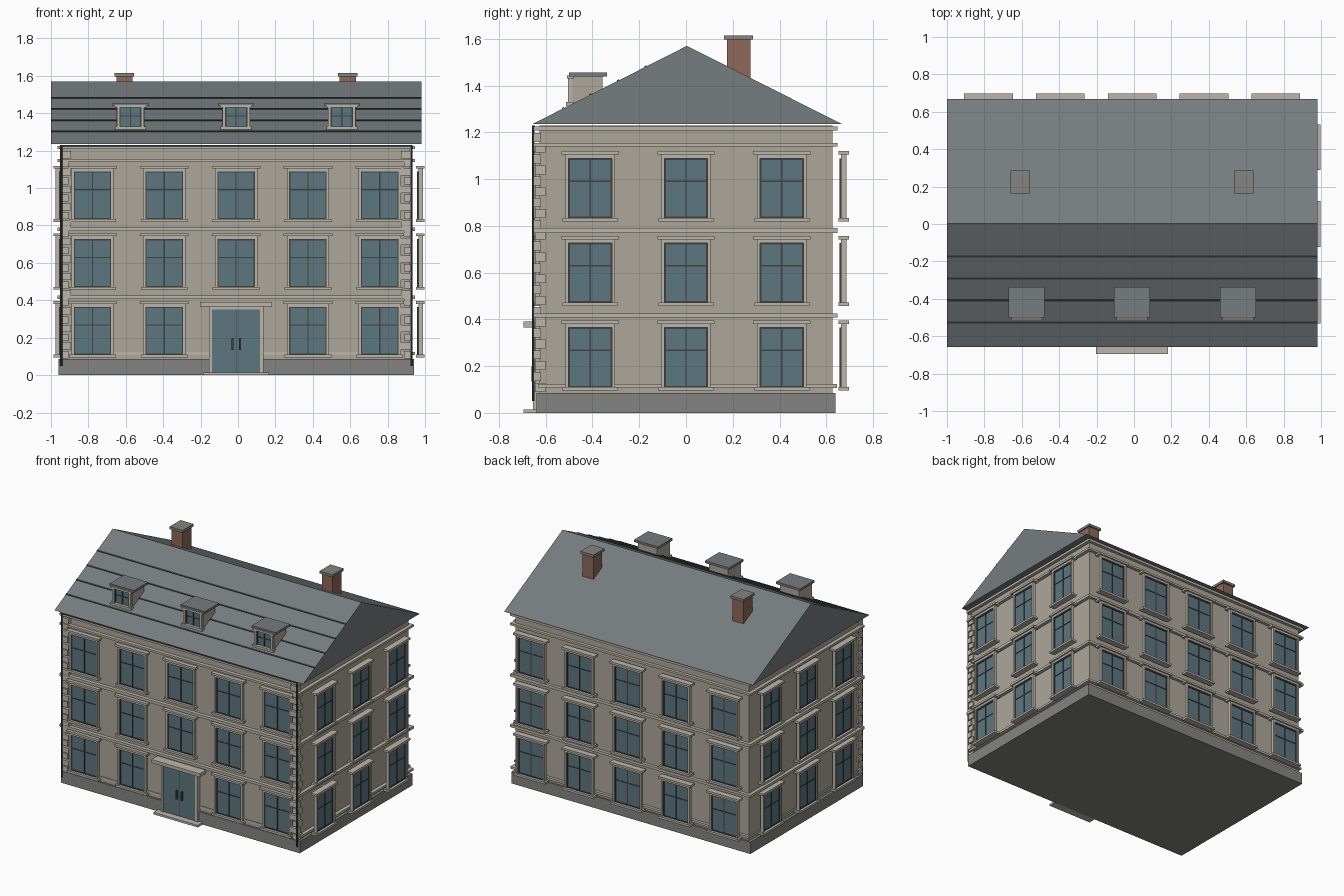
import bpy, bmesh, math
from mathutils import Matrix, Vector

if "Cube" in bpy.data.objects:
    bpy.data.objects.remove(bpy.data.objects["Cube"])

CX = -0.01  # building axis in x
COLORS = {
    "wall": (0.42, 0.39, 0.33), "trim": (0.50, 0.47, 0.41), "glass": (0.11, 0.18, 0.21),
    "roof": (0.18, 0.20, 0.21), "plinth": (0.23, 0.23, 0.22), "brick": (0.27, 0.14, 0.10),
    "dark": (0.05, 0.055, 0.055)}
MATS = {}
for key, c in COLORS.items():
    MATS[key] = bpy.data.materials.new(key)
    MATS[key].diffuse_color = (*c, 1)


def box_mesh(name, mat, boxes):
    """One mesh from boxes given as (x0, x1, y0, y1, z0, z1)."""
    bm = bmesh.new()
    for x0, x1, y0, y1, z0, z1 in boxes:
        m = Matrix.Translation(((x0 + x1) / 2, (y0 + y1) / 2, (z0 + z1) / 2)) @ \
            Matrix.Diagonal((x1 - x0, y1 - y0, z1 - z0, 1))
        bmesh.ops.create_cube(bm, size=1, matrix=m)
    me = bpy.data.meshes.new(name)
    bm.to_mesh(me)
    bm.free()
    me.materials.append(MATS[mat])
    return me


def place(name, me, loc=(0, 0, 0), rot=0):
    ob = bpy.data.objects.new(name, me)
    ob.location = loc
    ob.rotation_euler.z = rot
    bpy.context.collection.objects.link(ob)
    return ob


def boxes(name, mat, *bs):
    return place(name, box_mesh(name, mat, bs))


# Plinth and walls
boxes("plinth", "plinth", (-0.96, 0.94, -0.64, 0.64, 0, 0.085))
boxes("walls", "wall", (-0.94, 0.92, -0.626, 0.626, 0.085, 1.23))

# String courses and cornice
boxes("string_courses", "trim", *[
    (-0.965, 0.945, -0.652, 0.648, z, z + h)
    for z, h in ((0.407, 0.018), (0.77, 0.02), (1.14, 0.015), (1.208, 0.018))])
boxes("sill_course", "trim", (-0.948, 0.945, -0.631, 0.646, 0.107, 0.123))


# Windows: origin at the glass foot, facing local -y
def window_parts(w):
    a, h = w / 2, 0.275
    trim = [(-a - 0.013, -a, -0.035, -0.012, 0, h), (a, a + 0.013, -0.035, -0.012, 0, h),
            (-a - 0.013, a + 0.013, -0.035, -0.012, h - 0.02, h - 0.003),
            (-a - 0.03, a + 0.03, -0.045, 0, h - 0.004, h + 0.011),
            (-a - 0.025, a + 0.025, -0.045, 0, -0.015, 0)]
    t, m = 0.006, 0.158
    bars = [(-a, -a + t, -0.027, -0.005, 0, h - 0.02), (a - t, a, -0.027, -0.005, 0, h - 0.02),
            (-t / 2, t / 2, -0.027, -0.005, 0, h - 0.02),
            (-a, a, -0.026, -0.006, m - t / 2, m + t / 2),
            (-a, a, -0.027, -0.005, 0, t), (-a, a, -0.027, -0.005, h - 0.02 - t, h - 0.02)]
    glass = [(-a, a, -0.023, -0.010, 0, h - 0.02)]
    return [("window_trim", box_mesh("window_trim", "trim", trim)),
            ("window_bars", box_mesh("window_bars", "dark", bars)),
            ("window_glass", box_mesh("window_glass", "glass", glass))]


wide, narrow = window_parts(0.2), window_parts(0.185)
for floor in range(3):
    z = 0.11 + floor * 0.3617
    spots = []
    for i in range(-2, 3):
        x = CX + i * 0.384
        if floor or i:
            spots.append((wide, "front", (x, -0.611, z), 0))
        spots.append((wide, "back", (x, 0.652, z), math.pi))
    for y in (-0.41, 0, 0.41):
        spots.append((narrow, "right", (0.953, y, z), math.pi / 2))
        spots.append((narrow, "left", (-0.942, y, z), -math.pi / 2))
    for parts, side, loc, rot in spots:
        for name, me in parts:
            place(f"{side}_{name}", me, loc, rot)

# Corner quoins on the front
quoins = []
for i in range(24):
    z = 0.09 + i * 0.0465
    long = i % 2
    w, d = (0.06, 0.03) if long else (0.045, 0.045)
    y0 = -0.65 if long else -0.645
    quoins.append((-0.952, -0.952 + w, y0, y0 + d, z, z + 0.038))
    quoins.append((0.932 - w, 0.932, y0, y0 + d, z, z + 0.038))
boxes("corner_quoins", "trim", *quoins)

# Entrance: door, surround, canopy, step, handles
boxes("door", "glass", (CX - 0.128, CX + 0.128, -0.648, -0.62, 0.012, 0.35))
boxes("door_surround", "trim", (CX - 0.146, CX - 0.128, -0.655, -0.62, 0.012, 0.367),
      (CX + 0.128, CX + 0.146, -0.655, -0.62, 0.012, 0.367),
      (CX - 0.146, CX + 0.146, -0.655, -0.62, 0.35, 0.367))
boxes("door_canopy", "trim", (CX - 0.193, CX + 0.193, -0.695, -0.62, 0.366, 0.39))
boxes("door_step", "trim", (CX - 0.177, CX + 0.177, -0.695, -0.62, 0, 0.015))
boxes("door_handles_and_seam", "dark", (CX - 0.002, CX + 0.002, -0.65, -0.64, 0.015, 0.35),
      *[(CX + s * 0.02 - 0.005, CX + s * 0.02 + 0.005, -0.66, -0.645, 0.135, 0.198)
        for s in (-1, 1)])

# Gutter and downpipes
boxes("gutter", "dark", (-0.95, 0.93, -0.656, -0.645, 1.221, 1.23))
for side, x in (("left", -0.945), ("right", 0.927)):
    bm = bmesh.new()
    bmesh.ops.create_cone(bm, cap_ends=True, segments=10, radius1=0.006, radius2=0.006,
                          depth=1.18, matrix=Matrix.Translation((x, -0.653, 0.64)))
    me = bpy.data.meshes.new("downpipe")
    bm.to_mesh(me)
    bm.free()
    me.materials.append(MATS["dark"])
    place(side + "_downpipe", me)

# Gable roof: triangular profile extruded along x
X0, X1, EAVE, RIDGE = -1.0, 0.98, 1.235, 1.57
bm = bmesh.new()
profile = bm.faces.new([bm.verts.new((X0, y, z))
                        for y, z in ((-0.658, EAVE), (0.004, RIDGE), (0.668, EAVE))])
ext = bmesh.ops.extrude_face_region(bm, geom=[profile])
bmesh.ops.translate(bm, vec=Vector((X1 - X0, 0, 0)),
                    verts=[v for v in ext["geom"] if isinstance(v, bmesh.types.BMVert)])
bmesh.ops.recalc_face_normals(bm, faces=bm.faces[:])
me = bpy.data.meshes.new("roof")
bm.to_mesh(me)
bm.free()
me.materials.append(MATS["roof"])
place("roof", me)

# Seams along the front slope
slope = (RIDGE - EAVE) / 0.662
for y in (-0.172, -0.29, -0.408, -0.525):
    seam = box_mesh("roof_seam", "dark", [(X0, X1, -0.005, 0.005, -0.004, 0.004)])
    ob = place("roof_seam", seam, (0, y, RIDGE + slope * (y - 0.004)))
    ob.rotation_euler.x = math.atan(slope)

# Dormers
for i in (-1, 0, 1):
    x = CX + i * 0.565
    boxes("dormer_body", "wall", (x - 0.075, x + 0.075, -0.487, -0.357, 1.315, 1.442))
    boxes("dormer_roof", "roof", (x - 0.096, x + 0.096, -0.50, -0.338, 1.44, 1.456))
    boxes("dormer_trim", "trim", (x - 0.083, x + 0.083, -0.513, -0.48, 1.313, 1.329),
          (x - 0.083, x + 0.083, -0.508, -0.48, 1.43, 1.444),
          (x - 0.073, x - 0.057, -0.505, -0.48, 1.329, 1.43),
          (x + 0.057, x + 0.073, -0.505, -0.48, 1.329, 1.43))
    boxes("dormer_glass", "glass", (x - 0.057, x + 0.057, -0.492, -0.48, 1.329, 1.43))
    boxes("dormer_bars", "dark", (x - 0.003, x + 0.003, -0.496, -0.485, 1.329, 1.43),
          (x - 0.057, x + 0.057, -0.495, -0.485, 1.382, 1.387),
          (x - 0.057, x - 0.052, -0.496, -0.485, 1.329, 1.43),
          (x + 0.052, x + 0.057, -0.496, -0.485, 1.329, 1.43))

# Chimneys on the rear slope
for x in (CX - 0.597, CX + 0.597):
    boxes("chimney", "brick", (x - 0.043, x + 0.043, 0.175, 0.275, 1.38, 1.597))
    boxes("chimney_cap", "plinth", (x - 0.052, x + 0.052, 0.163, 0.287, 1.597, 1.615))

for m in bpy.data.materials:
    if m.users and not m.is_grease_pencil:
        m.use_nodes = True
        m.node_tree.nodes["Principled BSDF"].inputs["Base Color"].default_value = m.diffuse_color
